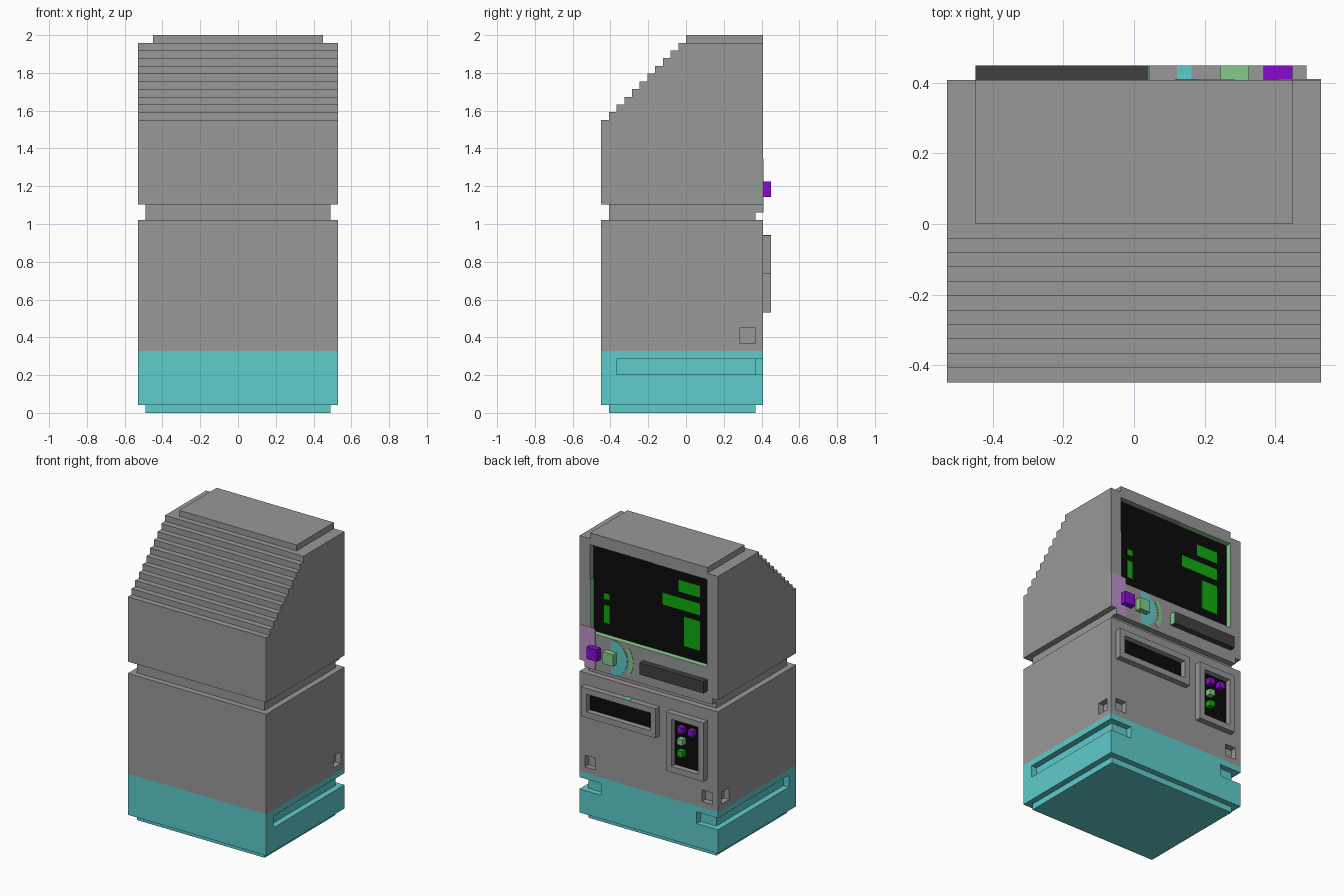
import bpy, bmesh, math

if "Cube" in bpy.data.objects:
    bpy.data.objects.remove(bpy.data.objects["Cube"])

V = 2 / 49          # grid unit; all sizes below are in these units
T = 0.06            # thickness of painted plates (about 0.0025)


def material(name, r, g, b):
    def lin(c):
        c /= 255
        return c / 12.92 if c <= 0.04045 else ((c + 0.055) / 1.055) ** 2.4
    m = bpy.data.materials.new(name)
    m.diffuse_color = (lin(r), lin(g), lin(b), 1)
    m.use_nodes = True
    m.node_tree.nodes["Principled BSDF"].inputs["Base Color"].default_value = m.diffuse_color
    return m


GREY = material("case grey", 152, 152, 152)
TEAL = material("teal", 95, 204, 204)
DARK = material("dark grey", 64, 64, 64)
BLACK = material("black", 10, 10, 10)
GREEN = material("screen green", 14, 172, 14)
PALE = material("pale green", 132, 204, 138)
PURPLE = material("purple", 136, 10, 206)
LILAC = material("lilac", 188, 146, 202)


def finish(name, bm, mat):
    bmesh.ops.recalc_face_normals(bm, faces=bm.faces)
    me = bpy.data.meshes.new(name)
    bm.to_mesh(me)
    bm.free()
    if mat:
        me.materials.append(mat)
    ob = bpy.data.objects.new(name, me)
    bpy.context.collection.objects.link(ob)
    return ob


def box(name, mat, x0, x1, y0, y1, z0, z1):
    bm = bmesh.new()
    bmesh.ops.create_cube(bm, size=1)
    for v in bm.verts:
        v.co = ((x1 if v.co.x > 0 else x0) * V,
                (y1 if v.co.y > 0 else y0) * V,
                (z1 if v.co.z > 0 else z0) * V)
    return finish(name, bm, mat)


def prism(name, mat, pts, axis, a, b):
    """Extrude a profile along x (pts are y,z) or along y (pts are x,z)."""
    bm = bmesh.new()
    co = [(a, p, q) if axis == 'x' else (p, a, q) for p, q in pts]
    face = bm.faces.new([bm.verts.new([c * V for c in p]) for p in co])
    new = bmesh.ops.extrude_face_region(bm, geom=[face])['geom']
    shift = ((b - a) * V, 0, 0) if axis == 'x' else (0, (b - a) * V, 0)
    bmesh.ops.translate(bm, vec=shift,
                        verts=[g for g in new if isinstance(g, bmesh.types.BMVert)])
    return finish(name, bm, mat)


def cut(ob, *dims):
    """Subtract a box from an object."""
    c = box("cutter", None, *dims)
    c.hide_render = True
    mod = ob.modifiers.new("cut", 'BOOLEAN')
    mod.operation, mod.solver, mod.object = 'DIFFERENCE', 'EXACT', c
    bpy.context.view_layer.objects.active = ob
    bpy.ops.object.modifier_apply(modifier=mod.name)
    bpy.data.objects.remove(c)


# Teal base with grooves wrapping round the rear corners
box("plinth", TEAL, -12, 12, -10, 9, 0, 1)
base = box("base", TEAL, -13, 13, -11, 10, 1, 8)
# Lower cabinet with small square recesses
cabinet = box("cabinet", GREY, -13, 13, -11, 10, 8, 25)
for s in (-1, 1):
    def span(a, b):
        return sorted((s * a, s * b))
    cut(base, *span(12, 14), -9, 11, 5, 7)
    cut(base, *span(9, 14.5), 9, 11.5, 5, 7)
    cut(cabinet, *span(12, 14), 7, 9, 9, 11)
    cut(cabinet, *span(10, 12), 9, 11, 9, 11)

# Recessed neck
box("neck_lower", GREY, -12, 12, -10, 9, 25, 26)
box("neck_upper", GREY, -12, 12, -10, 10, 26, 27)

# Head with a stepped slope, and the cap on top
profile = [(10, 48), (10, 27), (-11, 27)]
for k in range(11):
    profile += [(k - 11, 38 + k), (k - 10, 38 + k)]
head = prism("head", GREY, profile[:-1] + [(0, 48)], 'x', -13, 13)
cut(head, -11, 11, 9, 12, 32, 47)
box("top_cap", GREY, -11, 11, 0, 10, 48, 49)

# Screen, its picture blocks, and the glow on the surround
box("screen", BLACK, -11, 11, 9, 9 + T, 32, 47)
for x0, x1, z0, z1 in ((-9, -5, 43, 45), (-9, -2, 40, 42), (-9, -6, 34, 39),
                       (8, 9, 38, 39), (8, 9, 34, 37)):
    box("screen_block", GREEN, x0, x1, 9, 9 + 2 * T, z0, z1)
box("glow_bottom", PALE, -11, 11, 9, 10, 32, 32 + T)
box("glow_wall_a", PALE, -11, -11 + T, 9, 10, 32, 47)
box("glow_wall_b", PALE, 11 - T, 11, 9, 10, 32, 41)
box("glow_top", PALE, -11, -1, 9, 10, 47 - T, 47)

# Control row: two buttons and a dark bar
box("purple_button", PURPLE, 9, 11, 10, 11, 28, 30)
box("green_button", PALE, 6, 8, 10, 11, 28, 30)
box("control_bar", DARK, -11, 1, 10, 11, 28, 30)
box("control_bar_end", PALE, 1, 1 + T, 10, 11, 28, 30)


# Painted patches around the buttons
def arc(cx, cz, r, a0, a1, n=12):
    return [(cx + r * math.cos(math.radians(a0 + (a1 - a0) * i / n)),
             cz + r * math.sin(math.radians(a0 + (a1 - a0) * i / n)))
            for i in range(n + 1)]


box("lilac_patch", LILAC, 10, 13, 10, 10 + T, 27, 33)
box("lilac_patch_lower", LILAC, 10, 12, 10, 10 + T, 26, 27)
prism("teal_patch", TEAL, arc(7, 29, 3, 90, 270), 'y', 10, 10 + T)
prism("pale_arc", PALE, arc(7, 29, 4.1, 145, 215) + arc(7, 29, 3.45, 215, 145),
      'y', 10, 10 + T)


# Framed panels on the lower cabinet
def panel(name, x0, x1, z0, z1):
    frame = box(name + "_frame", GREY, x0, x1, 10, 11, z0, z1)
    cut(frame, x0 + 1, x1 - 1, 9, 12, z0 + 1, z1 - 1)
    box(name + "_inset", BLACK, x0 + 1, x1 - 1, 10, 10 + T, z0 + 1, z1 - 1)


panel("slot_panel", -2, 12, 18, 23)
panel("key_panel", -11, -4, 13, 23)
box("teal_mark", TEAL, 3, 4, 10, 11, 23, 23 + T)
for x, z, mat in ((-7, 20, PURPLE), (-9, 20, PURPLE), (-7, 18, PALE), (-7, 16, GREEN)):
    box("key", mat, x, x + 1, 10, 11, z, z + 1)
